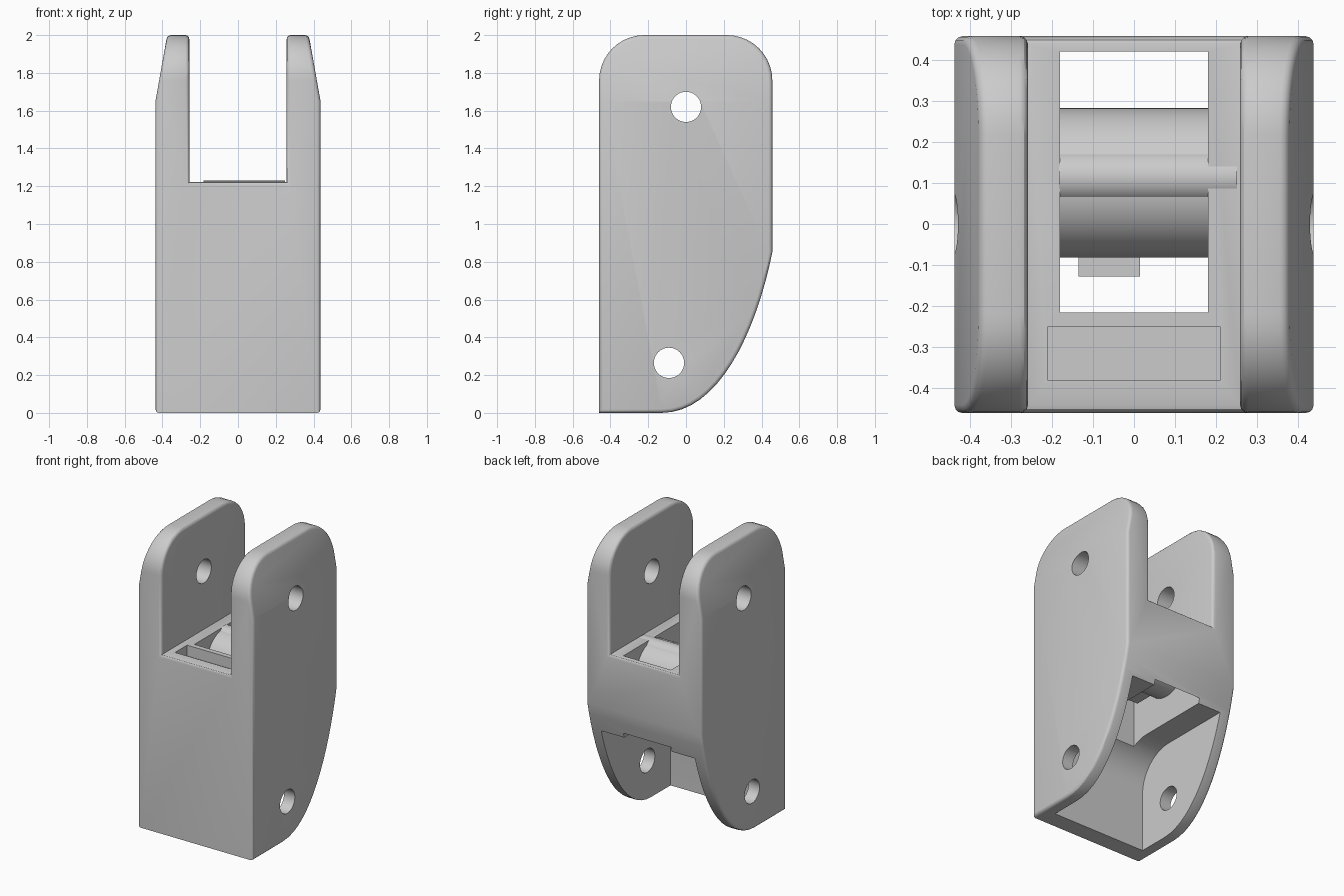
import bpy, bmesh, math
from mathutils import Vector

cube = bpy.data.objects.get("Cube")
if cube:
    bpy.data.objects.remove(cube, do_unlink=True)

grey = bpy.data.materials.new("plain grey")
grey.use_nodes = True
grey.diffuse_color = (0.6, 0.6, 0.6, 1)
grey.node_tree.nodes["Principled BSDF"].inputs["Base Color"].default_value = (0.6, 0.6, 0.6, 1)


def make(name, bm):
    """Turn a bmesh into a scene object."""
    bmesh.ops.recalc_face_normals(bm, faces=bm.faces)
    mesh = bpy.data.meshes.new(name)
    bm.to_mesh(mesh)
    bm.free()
    mesh.materials.append(grey)
    ob = bpy.data.objects.new(name, mesh)
    bpy.context.collection.objects.link(ob)
    return ob


def extrude_x(points, x0, x1):
    """Solid from a (y, z) outline swept along x."""
    bm = bmesh.new()
    face = bm.faces.new([bm.verts.new((x0, y, z)) for y, z in points])
    top = bmesh.ops.extrude_face_region(bm, geom=[face])["geom"]
    verts = [v for v in top if isinstance(v, bmesh.types.BMVert)]
    bmesh.ops.translate(bm, verts=verts, vec=(x1 - x0, 0, 0))
    return bm


def box(x0, x1, y0, y1, z0, z1):
    return extrude_x([(y0, z0), (y1, z0), (y1, z1), (y0, z1)], x0, x1)


def arc(cy, cz, r, a0, a1, n):
    steps = [math.radians(a0 + (a1 - a0) * i / n) for i in range(n + 1)]
    return [(cy + r * math.cos(a), cz + r * math.sin(a)) for a in steps]


def rod(cy, cz, r, x0, x1, n=48):
    return extrude_x(arc(cy, cz, r, 0, 360, n)[:-1], x0, x1)


def activate(ob):
    bpy.ops.object.select_all(action='DESELECT')
    ob.select_set(True)
    bpy.context.view_layer.objects.active = ob


def cut(ob, bm):
    """Subtract a solid and discard the cutter."""
    cutter = make("cutter", bm)
    cutter.hide_render = True
    mod = ob.modifiers.new("cut", 'BOOLEAN')
    mod.operation, mod.solver, mod.object = 'DIFFERENCE', 'EXACT', cutter
    activate(ob)
    bpy.ops.object.modifier_apply(modifier=mod.name)
    bpy.data.objects.remove(cutter, do_unlink=True)


def smooth(ob):
    activate(ob)
    bpy.ops.object.shade_smooth_by_angle(angle=math.radians(30))


# Side outline: flat foot, swept back curve, rounded top corners
curve = [Vector(p) for p in ((-0.13, 0), (0.17, 0), (0.37, 0.42), (0.457, 0.85))]
sweep = []
for i in range(17):
    t = i / 16
    p = (curve[0] * (1 - t) ** 3 + curve[1] * 3 * t * (1 - t) ** 2
         + curve[2] * 3 * t * t * (1 - t) + curve[3] * t ** 3)
    sweep.append((p.x, p.y))
outline = ([(-0.46, 0)] + sweep + arc(0.217, 1.76, 0.24, 0, 90, 10)
           + arc(-0.22, 1.76, 0.24, 90, 180, 10))
bm = extrude_x(outline, -0.437, 0.437)

# Tapered outer faces on the two upper ears
for side in (1, -1):
    geom = bm.verts[:] + bm.edges[:] + bm.faces[:]
    out = bmesh.ops.bisect_plane(bm, geom=geom, plane_co=(side * 0.437, 0, 1.65),
                                 plane_no=(side * 0.35, 0, 0.062), clear_outer=True)
    rim = [e for e in out["geom_cut"] if isinstance(e, bmesh.types.BMEdge)]
    bmesh.ops.holes_fill(bm, edges=rim, sides=0)
body = make("bracket_body", bm)

# Upper slot between the ears
cut(body, box(-0.258, 0.258, -1, 1, 1.223, 3))

# Soft rounding on outer convex edges
bm = bmesh.new()
bm.from_mesh(body.data)
bmesh.ops.remove_doubles(bm, verts=bm.verts, dist=0.0005)
edges = []
for e in bm.edges:
    foot = all(v.co.y < -0.45 and v.co.z < 0.01 for v in e.verts)
    if len(e.link_faces) == 2 and e.is_convex and e.calc_face_angle() > 0.6 and not foot:
        edges.append(e)
bmesh.ops.bevel(bm, geom=edges, offset=0.02, segments=3, profile=0.5,
                affect='EDGES', clamp_overlap=False)
bm.to_mesh(body.data)
bm.free()

# Lower cavity with a curved ceiling, open at the back and below
cavity = ([(-0.34, -0.1)] + arc(-0.09, 0.41, 0.25, 180, 90, 12)
          + [(0.7, 0.66), (0.7, -0.1)])
cut(body, extrude_x(cavity, -0.355, 0.355))

# Central window and shallow front pocket in the slot floor
cut(body, box(-0.18, 0.18, -0.215, 0.42, 0.4, 1.4))
cut(body, box(-0.21, 0.21, -0.38, -0.25, 1.15, 1.4))

# Pivot holes through both side walls
cut(body, rod(0, 1.62, 0.08, -1, 1))
cut(body, rod(-0.09, 0.265, 0.08, -1, 1))
smooth(body)

# Cross drum in the window, its ridge and a small stop tab
smooth(make("cross_drum", rod(0.1, 1.03, 0.182, -0.182, 0.182, 64)))
smooth(make("drum_ridge", rod(0.113, 1.163, 0.066, -0.182, 0.25, 32)))
smooth(make("stop_tab", box(-0.135, 0.015, -0.128, 0, 0.88, 1.0)))
